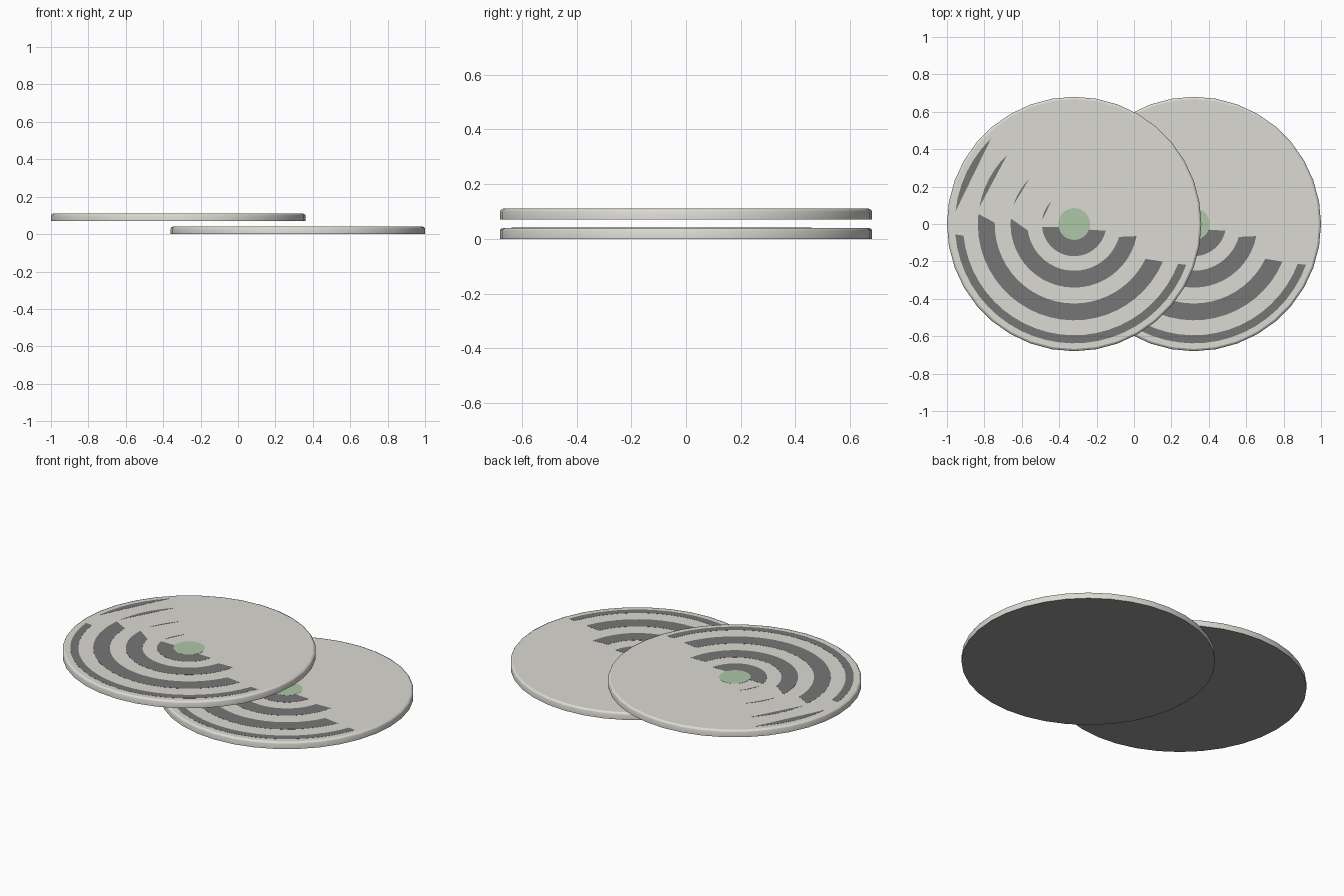
import bpy, bmesh
from math import sin, cos, radians, pi

if "Cube" in bpy.data.objects:
    bpy.data.objects.remove(bpy.data.objects["Cube"])

RADIUS, HEIGHT, SIDES = 0.68, 0.04, 36


def material(name, rgb):
    m = bpy.data.materials.new(name)
    m.use_nodes = True
    m.diffuse_color = (*rgb, 1)
    m.node_tree.nodes["Principled BSDF"].inputs["Base Color"].default_value = (*rgb, 1)
    return m


LIGHT = material("warm light grey", (0.72, 0.70, 0.65))
DARK = material("dark grey", (0.18, 0.18, 0.18))
MIDDLE = material("middle grey", (0.32, 0.32, 0.32))
GREEN = material("pale green", (0.42, 0.57, 0.39))


def make_object(name, bm, mats, place):
    bmesh.ops.recalc_face_normals(bm, faces=bm.faces[:])
    mesh = bpy.data.meshes.new(name)
    bm.to_mesh(mesh)
    bm.free()
    for m in mats:
        mesh.materials.append(m)
    ob = bpy.data.objects.new(name, mesh)
    ob.location = place
    bpy.context.collection.objects.link(ob)


def polar(r, a, z=0.0):
    return (r * cos(a), r * sin(a), z)


def disc_body(name, place):
    # lathed plate: smooth rounded rim, flat top, darker underside
    bm = bmesh.new()
    profile = [(RADIUS, 0), (RADIUS, 0.03), (0.677, 0.036), (0.668, HEIGHT)]
    rings = [[bm.verts.new(polar(r, 2 * pi * i / SIDES, z)) for i in range(SIDES)]
             for r, z in profile]
    for lo, hi in zip(rings, rings[1:]):
        for i in range(SIDES):
            j = (i + 1) % SIDES
            bm.faces.new((lo[i], lo[j], hi[j], hi[i])).smooth = True
    bm.faces.new(rings[-1])
    bm.faces.new(rings[0][::-1]).material_index = 1
    make_object(name, bm, [LIGHT, MIDDLE], place)


def plate(bm, outline, thick=0.0006):
    # thin painted plate from a closed outline
    face = bm.faces.new([bm.verts.new(p) for p in outline])
    up = bmesh.ops.extrude_face_region(bm, geom=[face])["geom"]
    verts = [g for g in up if isinstance(g, bmesh.types.BMVert)]
    bmesh.ops.translate(bm, vec=(0, 0, thick), verts=verts)


def arc(r, start, end, steps):
    return [polar(r, radians(start + (end - start) * i / steps)) for i in range(steps + 1)]


# inner edge, outer edge (radius, start, end), sliver start and end (degrees)
BANDS = [
    ((0.08, 192, 338), (0.172, 185, 348), (135, 173)),
    ((0.25, 188, 344), (0.34, 175, 349), (135, 163)),
    ((0.425, 179, 334), (0.515, 174, 337), (134, 170)),
    ((0.595, 186, 339), (0.638, 185, 340), (134, 174)),
]

for side, x, z in (("right", -0.32, HEIGHT + 0.03), ("left", 0.32, 0)):
    top = (x, 0, z + HEIGHT)
    disc_body(side + "_disc", (x, 0, z))

    # dark arcs and the narrow slivers continuing each ring
    bm = bmesh.new()
    for (r0, a0, b0), (r1, a1, b1), (s0, s1) in BANDS:
        plate(bm, arc(r0, a0, b0, 24) + arc(r1, b1, a1, 24))
        plate(bm, arc(r1, s0, s1, 6))
    make_object(side + "_ring_bands", bm, [DARK], top)

    # green centre spot
    bm = bmesh.new()
    plate(bm, arc(0.085, 0, 350, 35), 0.001)
    make_object(side + "_centre_spot", bm, [GREEN], top)
